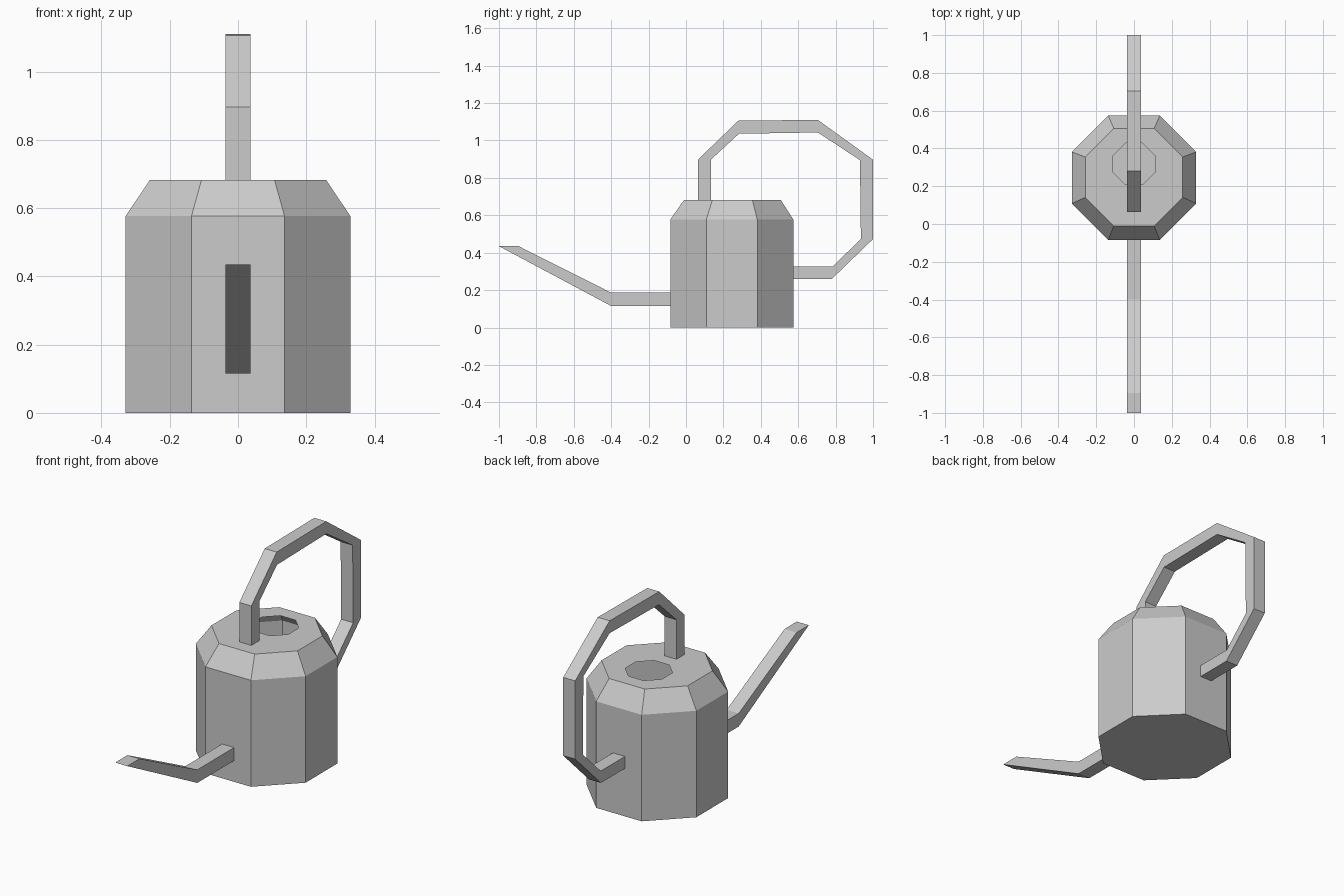
import bpy, bmesh, math

if "Cube" in bpy.data.objects:
    bpy.data.objects.remove(bpy.data.objects["Cube"])


def loft(name, rings, cap_start=True, cap_end=True):
    """Skin a list of equal-length vertex rings with quads."""
    bm = bmesh.new()
    loops = [[bm.verts.new(p) for p in ring] for ring in rings]
    n = len(loops[0])
    for a, b in zip(loops, loops[1:]):
        for i in range(n):
            j = (i + 1) % n
            bm.faces.new((a[i], a[j], b[j], b[i]))
    if cap_start:
        bm.faces.new(loops[0][::-1])
    if cap_end:
        bm.faces.new(loops[-1])
    bmesh.ops.recalc_face_normals(bm, faces=bm.faces[:])
    mesh = bpy.data.meshes.new(name)
    bm.to_mesh(mesh)
    bm.free()
    obj = bpy.data.objects.new(name, mesh)
    bpy.context.collection.objects.link(obj)
    return obj


def octagon(apothem, cy, z):
    r = apothem / math.cos(math.pi / 8)
    angles = [math.pi / 8 + i * math.pi / 4 for i in range(8)]
    return [(r * math.cos(a), cy + r * math.sin(a), z) for a in angles]


def bar(name, stations, half_width=0.036):
    """Rectangular bar; each station gives the (y, z) of its two edges."""
    w = half_width
    rings = [[(-w, *p), (w, *p), (w, *q), (-w, *q)] for p, q in stations]
    return loft(name, rings)


# Hollow body: floor, wall, sloped shoulder, flat top with an open filling hole
loft("can_body", [
    octagon(0.329, 0.245, 0.0),
    octagon(0.329, 0.245, 0.577),
    octagon(0.258, 0.248, 0.683),
    octagon(0.110, 0.318, 0.683),
], cap_end=False)

# Handle: from the top of the can, over and down to the back wall
bar("handle", [
    ((0.063, 0.683), (0.133, 0.683)),
    ((0.063, 0.897), (0.133, 0.897)),
    ((0.280, 1.106), (0.283, 1.036)),
    ((0.705, 1.110), (0.705, 1.043)),
    ((1.000, 0.897), (0.930, 0.895)),
    ((1.000, 0.473), (0.935, 0.473)),
    ((0.780, 0.260), (0.782, 0.325)),
    ((0.574, 0.260), (0.574, 0.325)),
])

# Spout: level stub, then a rising neck cut level at the tip
bar("spout", [
    ((-0.084, 0.115), (-0.084, 0.186)),
    ((-0.400, 0.115), (-0.400, 0.186)),
    ((-1.000, 0.435), (-0.895, 0.435)),
])
